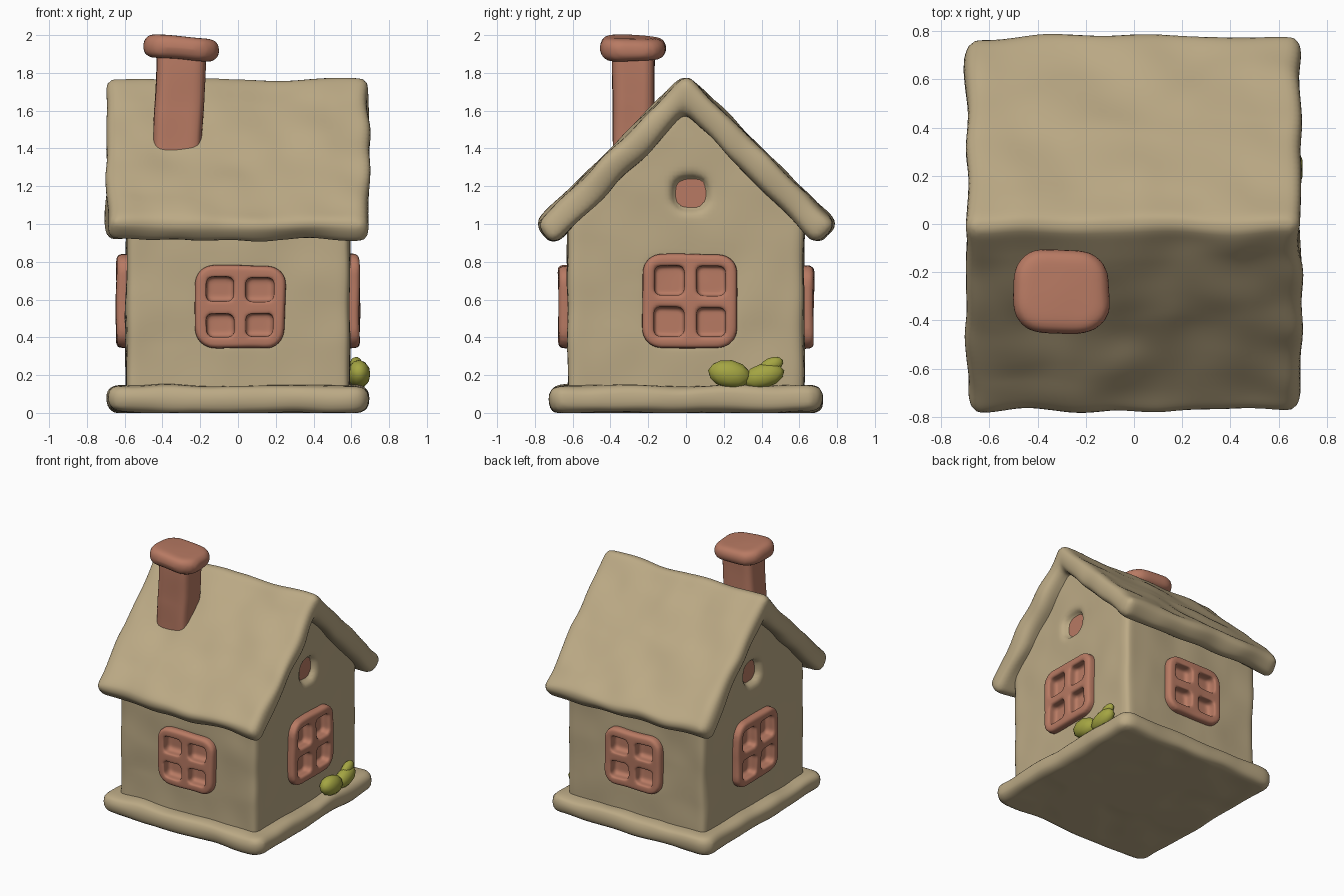
import bpy, bmesh, math
from mathutils import Matrix, Vector, noise

if "Cube" in bpy.data.objects:
    bpy.data.objects.remove(bpy.data.objects["Cube"])


def material(name, rgb):
    m = bpy.data.materials.new(name)
    m.diffuse_color = (*rgb, 1)
    m.use_nodes = True
    m.node_tree.nodes["Principled BSDF"].inputs["Base Color"].default_value = m.diffuse_color
    return m


TAN = material("tan clay", (0.50, 0.40, 0.235))
TERRACOTTA = material("terracotta clay", (0.48, 0.195, 0.125))
GREEN = material("leaf green", (0.37, 0.375, 0.055))
PLAN = Matrix.Rotation(-math.pi / 2, 4, 'X')      # outline in x/y, extruded in z


def turn(deg):                                    # 0 faces -y, 90 faces +x
    return Matrix.Rotation(math.radians(deg), 4, 'Z')


def rounded_rect(x0, x1, z0, z1, r, n=5):
    pts = []
    for i, (cx, cz) in enumerate([(x1 - r, z1 - r), (x0 + r, z1 - r), (x0 + r, z0 + r), (x1 - r, z0 + r)]):
        for k in range(n + 1):
            a = math.pi / 2 * (i + k / n)
            pts.append((cx + r * math.cos(a), cz + r * math.sin(a)))
    return pts


def prism(name, outlines, lo, hi, mat=None, matrix=Matrix()):
    """Extrude x/z outlines between the distances lo and hi toward -y."""
    bm = bmesh.new()
    for pts in outlines:
        f = bm.faces.new([bm.verts.new((x, -hi, z)) for x, z in pts])
        ext = bmesh.ops.extrude_face_region(bm, geom=[f])["geom"]
        bmesh.ops.translate(bm, vec=(0, hi - lo, 0), verts=[v for v in ext if isinstance(v, bmesh.types.BMVert)])
    bmesh.ops.transform(bm, matrix=matrix, verts=bm.verts)
    bmesh.ops.recalc_face_normals(bm, faces=bm.faces)
    mesh = bpy.data.meshes.new(name)
    bm.to_mesh(mesh)
    bm.free()
    ob = bpy.data.objects.new(name, mesh)
    bpy.context.collection.objects.link(ob)
    if mat:
        mesh.materials.append(mat)
    return ob


def clay(ob, bevel, voxel, wobble, cutters=(), smooth=3, after=Matrix()):
    """Round the edges, cut pockets, then give a soft hand-modelled surface."""
    if bevel:
        b = ob.modifiers.new("round", 'BEVEL')
        b.width, b.segments = bevel, 4
    for c in cutters:
        m = ob.modifiers.new("cut", 'BOOLEAN')
        m.operation, m.object, m.solver = 'DIFFERENCE', c, 'EXACT'
    r = ob.modifiers.new("remesh", 'REMESH')
    r.mode, r.voxel_size = 'VOXEL', voxel
    s = ob.modifiers.new("soften", 'SMOOTH')
    s.iterations = smooth
    mats = list(ob.data.materials)
    mesh = bpy.data.meshes.new_from_object(ob.evaluated_get(bpy.context.evaluated_depsgraph_get()))
    ob.modifiers.clear()
    ob.data = mesh
    mesh.materials.clear()
    for m in mats:
        mesh.materials.append(m)
    for v in mesh.vertices:
        v.co = after @ (v.co + noise.noise_vector(v.co * 4) * wobble)
        v.co.z = max(v.co.z, 0)
    mesh.polygons.foreach_set("material_index", [0] * len(mesh.polygons))
    mesh.shade_smooth()
    for c in cutters:
        bpy.data.objects.remove(c)
    return ob


# Base slab
base = prism("base_slab", [rounded_rect(-0.69, 0.69, -0.725, 0.725, 0.09)], 0, 0.145, TAN, PLAN)
clay(base, 0.055, 0.022, 0.014)

# Windows: frame with four deep panes; collect wall pockets behind them
pockets = []
SIDES = [("front", 0, 0.62, 0.01, 0.24, 0.34, 0.78), ("right", 90, 0.59, 0.02, 0.25, 0.34, 0.84),
         ("back", 180, 0.62, 0.0, 0.24, 0.34, 0.78), ("left", 270, 0.59, -0.02, 0.25, 0.34, 0.84)]
for side, deg, wall, cx, hw, z0, z1 in SIDES:
    cz, hh = (z0 + z1) / 2, (z1 - z0) / 2
    rot = turn(deg)
    panes = []
    for sx in (-1, 1):
        for sz in (-1, 1):
            xs = sorted((cx + sx * 0.032, cx + sx * (hw - 0.062)))
            zs = sorted((cz + sz * 0.032, cz + sz * (hh - 0.062)))
            panes.append(rounded_rect(*xs, *zs, 0.03))
    cut = prism("pane_cutter", panes, wall - 0.015, wall + 0.2, None, rot)
    cut.hide_render = True
    frame = prism(side + "_window", [rounded_rect(cx - hw, cx + hw, z0, z1, 0.1)],
                  wall - 0.05, wall + 0.055, TERRACOTTA, rot)
    clay(frame, 0.025, 0.012, 0.008, [cut])
    p = prism("pocket_cutter", [rounded_rect(cx - hw + 0.035, cx + hw - 0.035, z0 + 0.035, z1 - 0.035, 0.08)],
              wall - 0.045, wall + 0.2, None, rot)
    p.hide_render = True
    pockets.append(p)

# Gable peepholes with a terracotta pane at the back
for side, deg, c in (("right", 90, 0.02), ("left", 270, -0.02)):
    p = prism("peephole_cutter", [rounded_rect(c - 0.095, c + 0.095, 1.065, 1.255, 0.07)], 0.535, 0.8, None, turn(deg))
    p.hide_render = True
    pockets.append(p)
    prism(side + "_gable_pane", [rounded_rect(c - 0.11, c + 0.11, 1.05, 1.27, 0.08)], 0.50, 0.55, TERRACOTTA, turn(deg))

# Walls with gables
walls = prism("walls", [[(-0.625, 0.07), (0.625, 0.07), (0.625, 1.04), (0, 1.68), (-0.625, 1.04)]],
              -0.592, 0.592, TAN, turn(90))
clay(walls, 0.04, 0.022, 0.010, pockets)

# Roof
roof = prism("roof", [[(0, 1.79), (-0.80, 1.0), (-0.69, 0.89), (0, 1.59), (0.69, 0.89), (0.80, 1.0)]],
             -0.695, 0.695, TAN, turn(90))
clay(roof, 0.055, 0.022, 0.02)

# Chimney shaft and cap, both leaning slightly
pivot = Vector((-0.31, -0.275, 1.65))


def lean(a):
    return Matrix.Translation(pivot) @ Matrix.Rotation(a, 4, 'Y') @ Matrix.Translation(-pivot)


shaft = prism("chimney_shaft", [rounded_rect(-0.44, -0.18, -0.39, -0.165, 0.05)], 1.33, 1.93, TERRACOTTA, PLAN)
clay(shaft, 0.02, 0.018, 0.008, after=lean(0.04))
cap = prism("chimney_cap", [rounded_rect(-0.52, -0.12, -0.45, -0.11, 0.12)], 1.87, 1.99, TERRACOTTA, PLAN)
clay(cap, 0.05, 0.018, 0.012, after=lean(0.06))

# Leaf sprig at the foot of the right wall
LEAVES = [((0.64, 0.23, 0.205), (0.062, 0.115, 0.075), 10), ((0.63, 0.41, 0.195), (0.055, 0.115, 0.065), -15),
          ((0.625, 0.45, 0.25), (0.035, 0.07, 0.042), -25)]
for i, (loc, size, tilt) in enumerate(LEAVES):
    bm = bmesh.new()
    mat = Matrix.LocRotScale(Vector(loc), Matrix.Rotation(math.radians(-tilt), 3, 'X'), Vector(size))
    bmesh.ops.create_icosphere(bm, subdivisions=2, radius=1, matrix=mat)
    mesh = bpy.data.meshes.new("leaf")
    bm.to_mesh(mesh)
    bm.free()
    mesh.materials.append(GREEN)
    mesh.shade_smooth()
    bpy.context.collection.objects.link(bpy.data.objects.new(f"leaf_{i + 1}", mesh))
